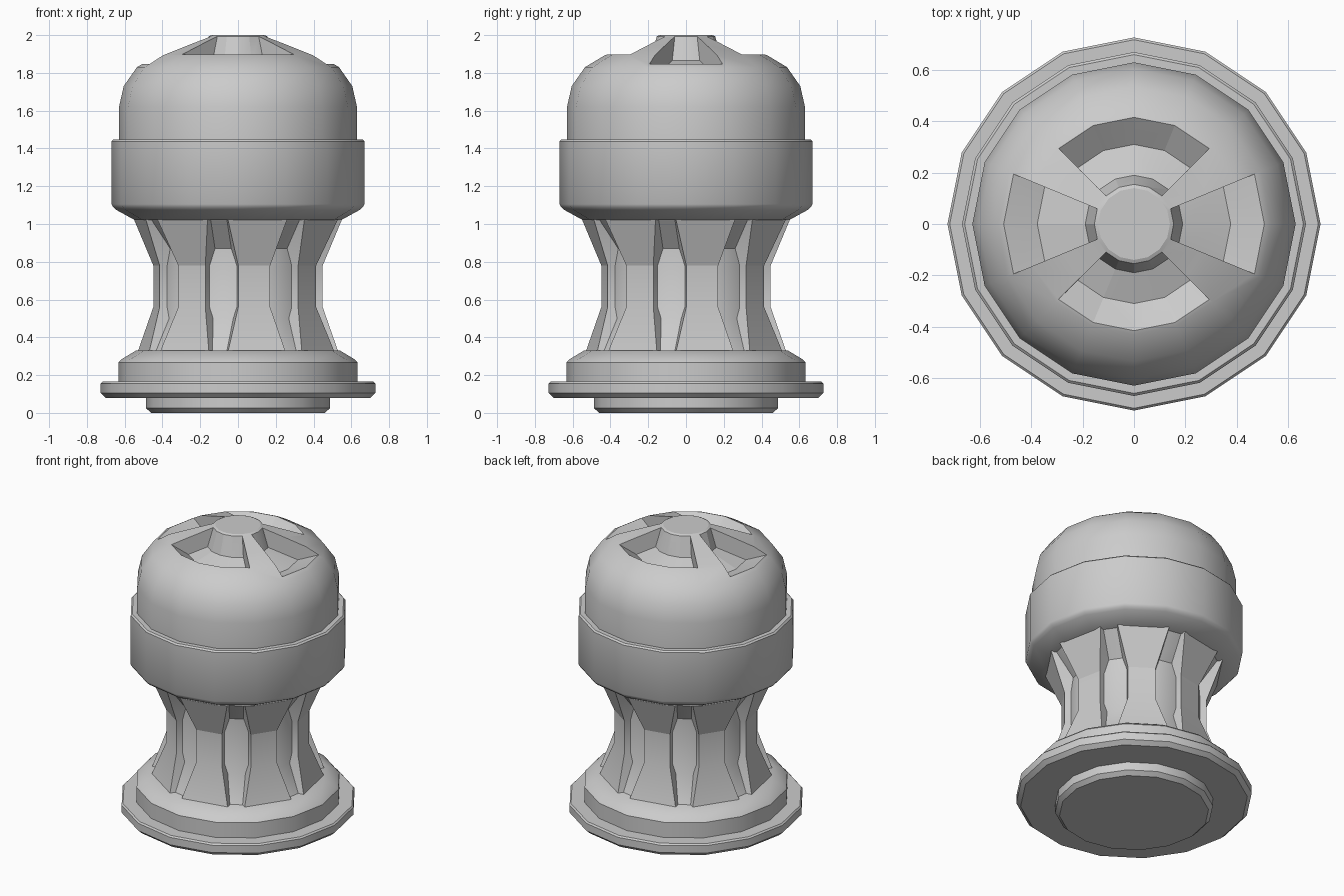
import bpy, bmesh, math
from mathutils import Matrix, Vector

SIDES = 16
STEP = math.tau / SIDES

cube = bpy.data.objects.get("Cube")
if cube:
    bpy.data.objects.remove(cube, do_unlink=True)

grey = bpy.data.materials.new("plain grey")
grey.use_nodes = True
grey.diffuse_color = (0.6, 0.6, 0.6, 1)
grey.node_tree.nodes["Principled BSDF"].inputs["Base Color"].default_value = (0.6, 0.6, 0.6, 1)


def finish(name, bm):
    bmesh.ops.recalc_face_normals(bm, faces=bm.faces)
    mesh = bpy.data.meshes.new(name)
    bm.to_mesh(mesh)
    bm.free()
    mesh.materials.append(grey)
    obj = bpy.data.objects.new(name, mesh)
    bpy.context.collection.objects.link(obj)
    return obj


def activate(obj):
    bpy.ops.object.select_all(action='DESELECT')
    obj.select_set(True)
    bpy.context.view_layer.objects.active = obj


def smooth(obj, degrees=35):
    activate(obj)
    bpy.ops.object.shade_smooth_by_angle(angle=math.radians(degrees))


def loft(bm, rings, loop):
    """Skin a list of closed rings and cap both ends."""
    rings = [[bm.verts.new(p) for p in ring] for ring in rings]
    n = len(rings[0])
    for a, b in zip(rings, rings[1:]):
        for i in range(n):
            j = (i + 1) % n
            bm.faces.new((a[i], a[j], b[j], b[i]))
    bm.faces.new(rings[0])
    bm.faces.new(rings[-1])


def polar(r, k, z):
    return Vector((r * math.cos(k * STEP), r * math.sin(k * STEP), z))


def turned(name, profile, degrees=35):
    """Sixteen-sided solid of revolution from (radius, height) points."""
    bm = bmesh.new()
    loft(bm, [[polar(r, k, z) for k in range(SIDES)] for r, z in profile], True)
    obj = finish(name, bm)
    smooth(obj, degrees)
    return obj


# Base
turned("foot", [(.46, 0), (.487, .025), (.487, .1)])
turned("flange", [(.70, .08), (.727, .105), (.727, .155), (.718, .165)])
turned("base_step", [(.633, .15), (.633, .268), (.62, .282), (.54, .33)])

# Waisted core behind the struts
turned("core", [(.51, .32), (.505, .33), (.41, .5), (.41, .87), (.53, 1.02), (.53, 1.04)])

# Eight flared struts on alternate sides
bm = bmesh.new()
sections = [(.51, .155, .325), (.44, .086, .56), (.44, .086, .78), (.53, .16, 1.025)]
for s in range(8):
    turn = Matrix.Rotation((2 * s + .5) * STEP, 3, 'Z')
    loft(bm, [[turn @ Vector(p) for p in
               ((d, -w, z), (d, w, z), (.3, w, z), (.3, -w, z))]
              for d, w, z in sections], True)
smooth(finish("struts", bm), 20)

# Cap ring
turned("cap_ring", [(.545, 1.02), (.645, 1.075), (.66, 1.088), (.67, 1.105),
                    (.67, 1.438), (.66, 1.448)], 40)

# Dome with four vent pockets around the hub
dome = turned("dome", [(.63, 1.42), (.63, 1.62), (.605, 1.73), (.535, 1.83), (.43, 1.893),
                       (.29, 1.945), (.155, 1.993), (.14, 2.0)])


def pocket(name, first, last, floor, lip, lip_z):
    """Wedge cutter covering whole sides from first to last."""
    floor_z = 1.865 - (floor - .19) * .35
    slope = (lip_z - floor_z) / (lip - floor)
    section = [(.19, 1.865), (floor, floor_z), (lip + .12, lip_z + .12 * slope),
               (lip + .12, 2.1), (.125, 2.1)]
    bm = bmesh.new()
    loft(bm, [[polar(r, k, z) for r, z in section] for k in range(first, last + 1)], True)
    return finish(name, bm)


cutters = [pocket("pocket_left", -1, 1, .377, .505, 1.845),
           pocket("pocket_right", 7, 9, .377, .505, 1.845),
           pocket("pocket_back", 2, 6, .31, .415, 1.898),
           pocket("pocket_front", 10, 14, .31, .415, 1.898)]
for cutter in cutters:
    mod = dome.modifiers.new("vent", 'BOOLEAN')
    mod.operation = 'DIFFERENCE'
    mod.solver = 'EXACT'
    mod.object = cutter
    activate(dome)
    bpy.ops.object.modifier_apply(modifier=mod.name)
    bpy.data.objects.remove(cutter, do_unlink=True)
smooth(dome, 25)
